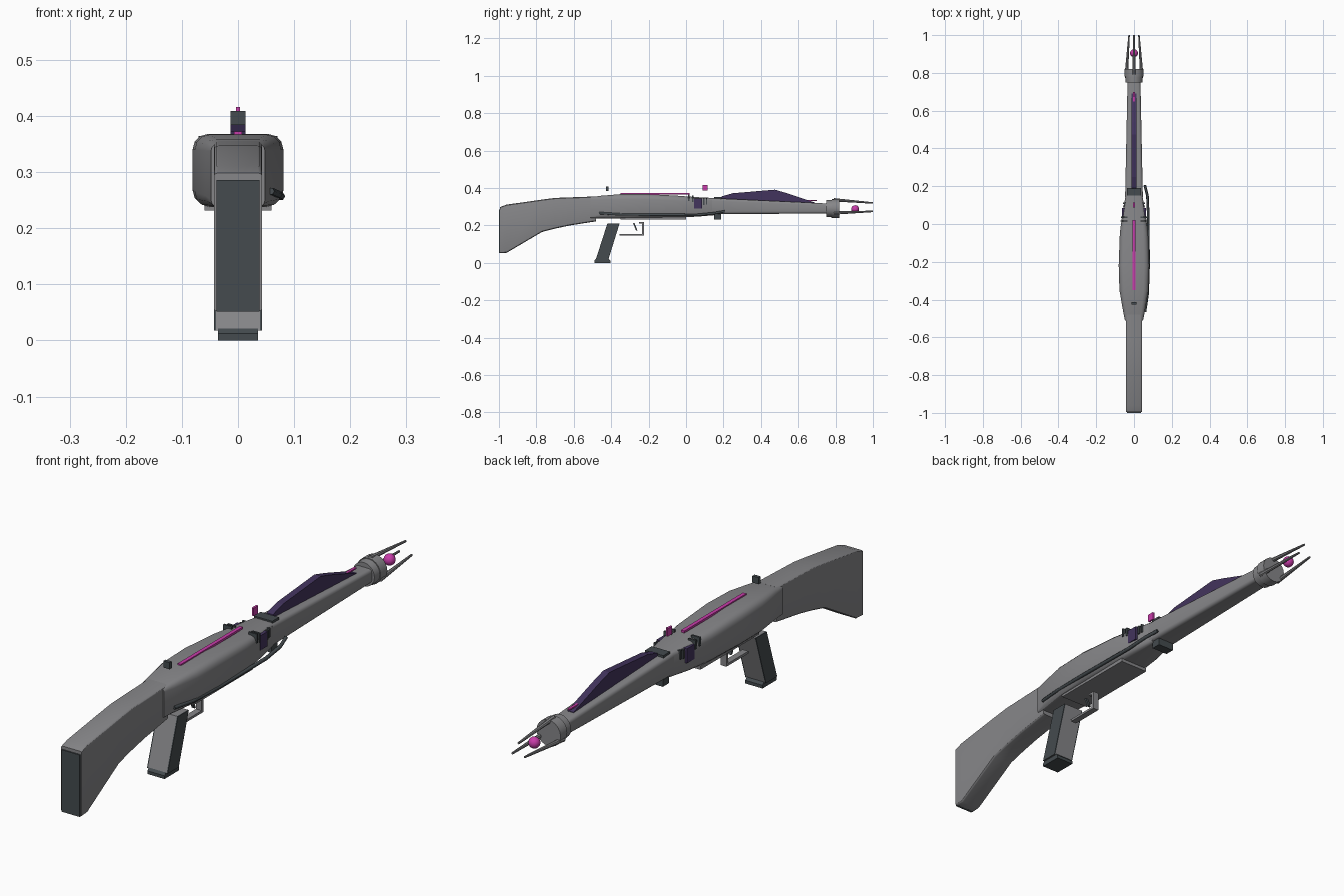
import bpy, bmesh, math
from mathutils import Vector

if "Cube" in bpy.data.objects:
    bpy.data.objects.remove(bpy.data.objects["Cube"])


def material(name, r, g, b):
    m = bpy.data.materials.new(name)
    m.diffuse_color = (r, g, b, 1)
    m.use_nodes = True
    m.node_tree.nodes["Principled BSDF"].inputs["Base Color"].default_value = m.diffuse_color
    return m


GREY = material("body grey", 0.24, 0.24, 0.25)
DARK = material("dark steel", 0.058, 0.07, 0.077)
PURPLE = material("deep purple", 0.055, 0.034, 0.11)
PINK = material("magenta glow", 0.58, 0.045, 0.4)


def finish(name, bm, mat, smooth=False):
    bmesh.ops.recalc_face_normals(bm, faces=bm.faces[:])
    me = bpy.data.meshes.new(name)
    bm.to_mesh(me)
    bm.free()
    me.materials.append(mat)
    ob = bpy.data.objects.new(name, me)
    bpy.context.collection.objects.link(ob)
    if smooth:
        bpy.ops.object.select_all(action='DESELECT')
        ob.select_set(True)
        bpy.context.view_layer.objects.active = ob
        bpy.ops.object.shade_smooth_by_angle(angle=math.radians(30))
    return ob


def rounded_section(y, hw, zb, zt, r, n=3):
    """Rounded rectangle across the length at position y."""
    pts = []
    for cx, cz, start in ((hw - r, zt - r, 0), (r - hw, zt - r, 90),
                          (r - hw, zb + r, 180), (hw - r, zb + r, 270)):
        for i in range(n + 1):
            a = math.radians(start + 90 * i / n)
            pts.append((cx + r * math.cos(a), y, cz + r * math.sin(a)))
    return pts


def loft(name, stations, mat, smooth=True):
    bm = bmesh.new()
    rings = [[bm.verts.new(p) for p in rounded_section(*s)] for s in stations]
    for a, b in zip(rings, rings[1:]):
        for i in range(len(a)):
            j = (i + 1) % len(a)
            bm.faces.new((a[i], a[j], b[j], b[i]))
    bm.faces.new(rings[0])
    bm.faces.new(rings[-1])
    return finish(name, bm, mat, smooth)


def extrude_profile(name, pts, x0, x1, mat):
    """Side profile of (y, z) points, extruded from x0 to x1."""
    bm = bmesh.new()
    a = [bm.verts.new((x0, y, z)) for y, z in pts]
    b = [bm.verts.new((x1, y, z)) for y, z in pts]
    bm.faces.new(a)
    bm.faces.new(b)
    for i in range(len(a)):
        j = (i + 1) % len(a)
        bm.faces.new((a[i], a[j], b[j], b[i]))
    return finish(name, bm, mat)


def box(name, x0, x1, y0, y1, z0, z1, mat):
    return extrude_profile(name, [(y0, z0), (y1, z0), (y1, z1), (y0, z1)], x0, x1, mat)


def rod(name, p, q, r0, r1, mat, sides=8):
    p, q = Vector(p), Vector(q)
    bm = bmesh.new()
    bmesh.ops.create_cone(bm, cap_ends=True, segments=sides, radius1=r0,
                          radius2=r1, depth=(q - p).length)
    rot = (q - p).to_track_quat('Z', 'Y').to_matrix()
    for v in bm.verts:
        v.co = rot @ v.co + (p + q) / 2
    return finish(name, bm, mat, True)


# Stock and butt plate
loft("stock", [(-0.995, 0.043, 0.052, 0.298, 0.006), (-0.96, 0.043, 0.053, 0.311, 0.008),
               (-0.77, 0.043, 0.165, 0.338, 0.008), (-0.70, 0.043, 0.183, 0.347, 0.008),
               (-0.62, 0.043, 0.200, 0.350, 0.008), (-0.48, 0.043, 0.222, 0.355, 0.008)], GREY)
box("butt_plate", -0.038, 0.038, -1.0, -0.99, 0.052, 0.286, DARK)

# Receiver with swelling sides, and its underside plate
loft("receiver", [(-0.51, 0.048, 0.238, 0.350, 0.012), (-0.46, 0.058, 0.238, 0.358, 0.02),
                  (-0.35, 0.077, 0.238, 0.367, 0.027), (-0.22, 0.081, 0.240, 0.368, 0.028),
                  (-0.05, 0.075, 0.242, 0.359, 0.026), (0.06, 0.061, 0.247, 0.351, 0.02),
                  (0.155, 0.043, 0.255, 0.346, 0.012)], GREY)
box("underside_plate", -0.06, 0.06, -0.35, 0.0, 0.232, 0.246, GREY)

# Barrel shroud and muzzle collar
loft("barrel", [(0.14, 0.047, 0.260, 0.346, 0.014), (0.76, 0.034, 0.264, 0.317, 0.012)], GREY)
rod("collar_rear", (0, 0.75, 0.29), (0, 0.785, 0.29), 0.045, 0.047, GREY, 20)
rod("collar_front", (0, 0.78, 0.29), (0, 0.82, 0.29), 0.05, 0.05, GREY, 20)

# Three muzzle prongs around a glowing ball
for k in range(3):
    a = math.radians(90 + 120 * k)
    c, s = math.cos(a), math.sin(a)
    rod(f"prong_{k + 1}", (0.047 * c, 0.79, 0.29 + 0.047 * s),
        (0.03 * c, 1.0, 0.29 + 0.03 * s), 0.009, 0.004, GREY)
bm = bmesh.new()
bmesh.ops.create_uvsphere(bm, u_segments=20, v_segments=12, radius=0.021)
bmesh.ops.translate(bm, verts=bm.verts[:], vec=(0, 0.905, 0.287))
finish("energy_ball", bm, PINK, True)

# Dorsal fin
extrude_profile("dorsal_fin", [(0.18, 0.335), (0.19, 0.355), (0.25, 0.372), (0.475, 0.391),
                               (0.54, 0.372), (0.69, 0.322), (0.69, 0.31)], -0.013, 0.013, PURPLE)

# Dark band blocks joining receiver and barrel
box("band_top", -0.038, 0.038, 0.15, 0.19, 0.325, 0.352, DARK)
box("band_bottom", -0.034, 0.034, 0.15, 0.187, 0.232, 0.268, DARK)

# Glowing strips and sights
box("top_light_strip", -0.007, 0.007, -0.35, 0.02, 0.364, 0.372, PINK)
box("nose_light_strip", -0.005, 0.005, 0.64, 0.70, 0.331, 0.336, PINK)
box("front_sight", -0.004, 0.004, 0.088, 0.115, 0.386, 0.416, PINK)
box("rear_sight", -0.013, 0.013, -0.427, -0.414, 0.384, 0.409, DARK)

# Side vents, mirrored on both sides
for side, s in (("right", 1), ("left", -1)):
    box(f"vent_block_{side}", s * 0.03, s * 0.064, 0.042, 0.086, 0.29, 0.345, PURPLE)
    for i, (y, z) in enumerate(((0.012, 0.33), (0.032, 0.325), (0.092, 0.31), (0.106, 0.312))):
        box(f"vent_rib_{side}_{i + 1}", s * 0.035, s * (0.072 - 0.14 * y),
            y, y + 0.007, z, z + 0.034, DARK)

# Side tube on the right
curve = bpy.data.curves.new("side_tube", 'CURVE')
curve.dimensions = '3D'
curve.bevel_depth = 0.007
curve.bevel_resolution = 1
curve.use_fill_caps = True
path = [(0.058, -0.465, 0.266), (0.072, -0.37, 0.260), (0.077, -0.22, 0.257),
        (0.075, 0.06, 0.256), (0.071, 0.15, 0.265), (0.057, 0.205, 0.275)]
spline = curve.splines.new('POLY')
spline.points.add(len(path) - 1)
for pt, co in zip(spline.points, path):
    pt.co = (*co, 1)
curve.materials.append(DARK)
bpy.context.collection.objects.link(bpy.data.objects.new("side_tube", curve))

# Grip with dark side panels and a base
grip = [(-0.482, 0.018), (-0.415, 0.018), (-0.355, 0.211), (-0.42, 0.211)]
extrude_profile("grip", grip, -0.039, 0.039, GREY)
for side, s in (("right", 1), ("left", -1)):
    extrude_profile(f"grip_panel_{side}", grip, s * 0.039, s * 0.043, DARK)
extrude_profile("grip_base", [(-0.49, 0.0), (-0.405, 0.0), (-0.405, 0.012), (-0.415, 0.022),
                              (-0.48, 0.022), (-0.49, 0.012)], -0.036, 0.036, DARK)

# Trigger guard and trigger
extrude_profile("trigger_guard", [(-0.355, 0.145), (-0.224, 0.145), (-0.224, 0.218), (-0.25, 0.218),
                                  (-0.25, 0.21), (-0.234, 0.21), (-0.234, 0.154), (-0.355, 0.154)],
                -0.012, 0.012, GREY)
extrude_profile("trigger", [(-0.284, 0.214), (-0.276, 0.214), (-0.26, 0.174), (-0.268, 0.174)],
                -0.006, 0.006, DARK)
